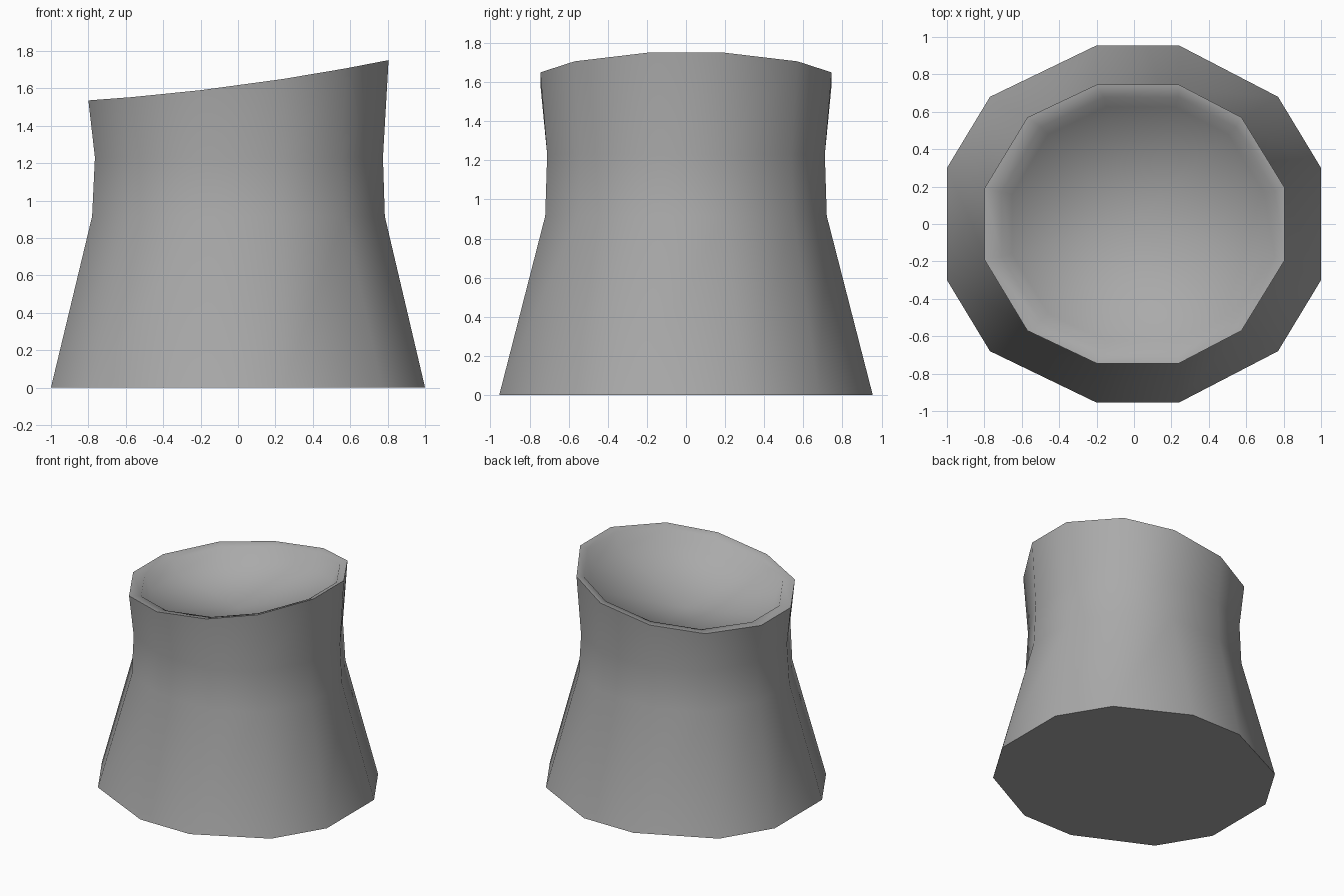
import bpy
import bmesh
import math

cube = bpy.data.objects.get("Cube")
if cube:
    bpy.data.objects.remove(cube, do_unlink=True)

# One plain grey for the whole vessel
grey = bpy.data.materials.new("stone grey")
grey.use_nodes = True
colour = (0.4, 0.4, 0.4, 1)
grey.diffuse_color = colour
grey.node_tree.nodes["Principled BSDF"].inputs["Base Color"].default_value = colour


def outline(half):
    """Close a twelve-sided outline from its back half, mirrored to the front."""
    return half + [(x, -y) for x, y in reversed(half)]


base = outline([(1, .3), (.77, .68), (.24, .955), (-.2, .955), (-.77, .68), (-1, .3)])
waist = outline([(.785, .2), (.57, .55), (.24, .72), (-.2, .72), (-.56, .55), (-.78, .2)])
neck = outline([(.775, .19), (.555, .54), (.24, .71), (-.2, .71), (-.55, .54), (-.765, .19)])
rim = outline([(.805, .195), (.575, .57), (.24, .745), (-.2, .745), (-.57, .57), (-.8, .19)])


def rim_height(x):
    """The mouth is cut at a slant, a little steeper towards the left."""
    return 1.615 + .134 * x + .043 * x * x


bm = bmesh.new()


def ring(points, height):
    return [bm.verts.new((x, y, height(x))) for x, y in points]


# Outer wall, from the foot up to the slanted rim
rings = [ring(base, lambda x: 0), ring(waist, lambda x: .915),
         ring(neck, lambda x: 1.23), ring(rim, rim_height)]

# Flat lip and short inner wall: inward scale and depth below the rim
for scale, drop in [(.91, .01), (.84, .12)]:
    points = [(x * scale + .02, y * scale) for x, y in rim]
    rings.append(ring(points, lambda x: rim_height(x) - drop))

for low, high in zip(rings, rings[1:]):
    for i in range(len(low)):
        j = (i + 1) % len(low)
        bm.faces.new((low[i], low[j], high[j], high[i]))

# Flat underside and the shallow dished floor of the mouth
bm.faces.new(list(reversed(rings[0])))
centre = bm.verts.new((0, 0, rim_height(0) - .22))
last = rings[-1]
for i in range(len(last)):
    bm.faces.new((last[i], last[(i + 1) % len(last)], centre))
bmesh.ops.recalc_face_normals(bm, faces=bm.faces)

mesh = bpy.data.meshes.new("vessel")
bm.to_mesh(mesh)
bm.free()
mesh.materials.append(grey)
vessel = bpy.data.objects.new("vessel", mesh)
bpy.context.collection.objects.link(vessel)

# Smooth sides with a crisp rim and foot
bpy.ops.object.select_all(action='DESELECT')
vessel.select_set(True)
bpy.context.view_layer.objects.active = vessel
bpy.ops.object.shade_smooth_by_angle(angle=math.radians(75))
